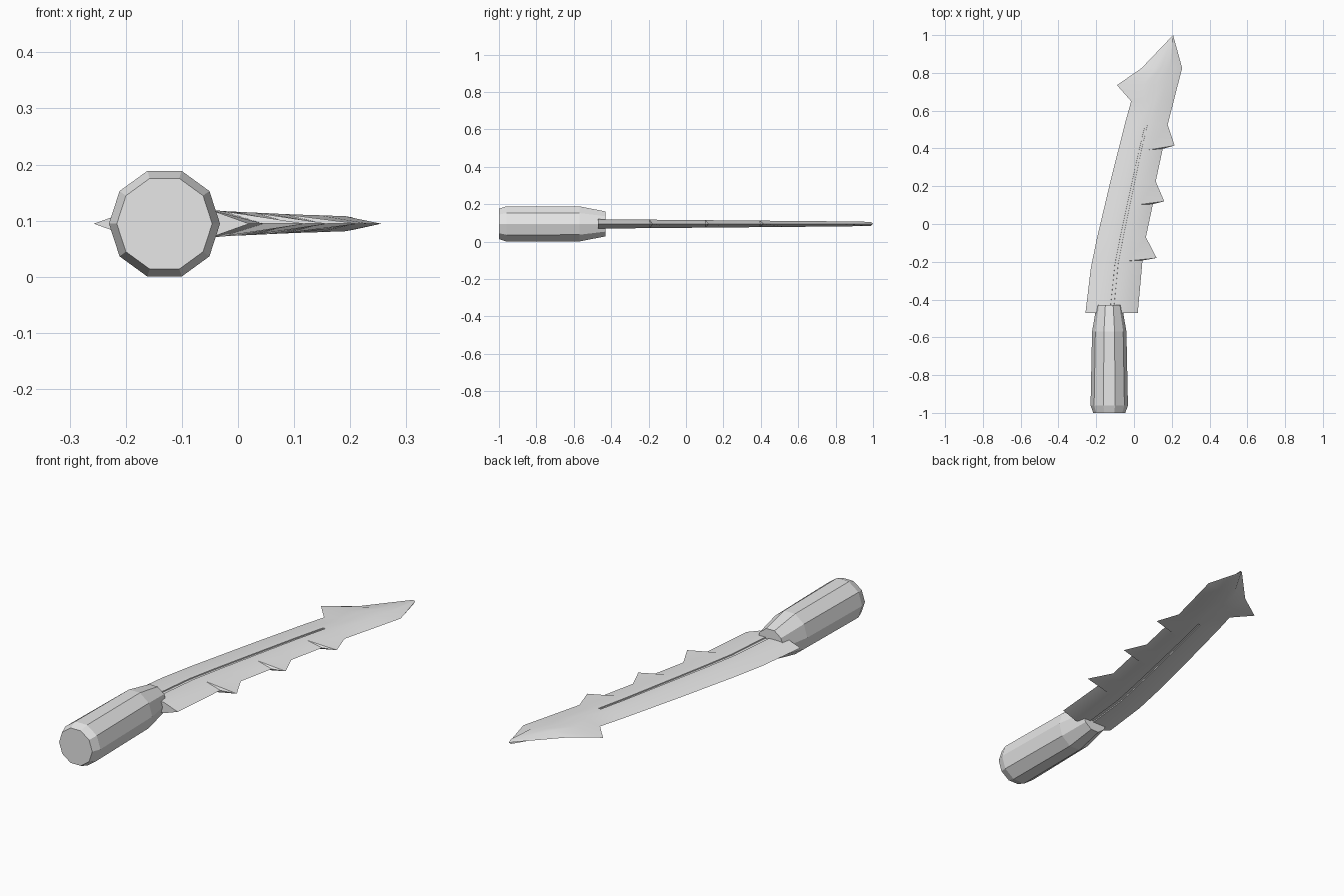
import bpy, bmesh, math

if "Cube" in bpy.data.objects:
    bpy.data.objects.remove(bpy.data.objects["Cube"])

ZC = 0.0945  # height of the blade's middle plane

grey = bpy.data.materials.new("light_grey")
grey.diffuse_color = (0.8, 0.8, 0.8, 1)
grey.use_nodes = True
grey.node_tree.nodes["Principled BSDF"].inputs["Base Color"].default_value = grey.diffuse_color


def loft(name, rings, cap_end):
    """Skin a list of closed rings and cap the ends."""
    bm = bmesh.new()
    vs = [[bm.verts.new(p) for p in r] for r in rings]
    n = len(vs[0])
    for a, b in zip(vs, vs[1:]):
        for i in range(n):
            j = (i + 1) % n
            bm.faces.new((a[i], a[j], b[j], b[i]))
    bm.faces.new(vs[0])
    if cap_end:
        bm.faces.new(vs[-1])
    bmesh.ops.remove_doubles(bm, verts=bm.verts, dist=0.0002)
    bmesh.ops.recalc_face_normals(bm, faces=bm.faces)
    me = bpy.data.meshes.new(name)
    bm.to_mesh(me)
    bm.free()
    me.materials.append(grey)
    ob = bpy.data.objects.new(name, me)
    bpy.context.collection.objects.link(ob)
    return ob


# Handle: ten-sided grip with chamfered butt and tapered collar (y, x radius, z radius)
def decagon(y, rx, rz):
    return [(-0.131 + rx * math.cos(i * math.pi / 5), y,
             ZC + rz * math.sin(i * math.pi / 5)) for i in range(10)]


loft("handle", [decagon(-1.0, 0.085, 0.085), decagon(-0.96, 0.099, 0.099),
                decagon(-0.57, 0.091, 0.0985), decagon(-0.43, 0.067, 0.07)], True)

# Blade rows: back edge x, y | back bevel width | front bevel x, y | front edge x, y | groove depth
G = 0.005
rows = [
    (-0.257, -0.47, 0.07, -0.05, -0.47, 0.02, -0.47, G),
    (-0.228, -0.23, 0.07, -0.027, -0.195, 0.045, -0.193, G),
    (-0.228, -0.23, 0.07, -0.027, -0.195, 0.12, -0.18, G),   # first tooth
    (-0.195, -0.07, 0.07, -0.005, -0.07, 0.063, -0.07, G),
    (-0.157, 0.09, 0.07, 0.027, 0.103, 0.10, 0.105, G),
    (-0.157, 0.09, 0.07, 0.027, 0.103, 0.16, 0.12, G),       # second tooth
    (-0.125, 0.225, 0.07, 0.05, 0.225, 0.115, 0.225, G),
    (-0.086, 0.38, 0.07, 0.08, 0.393, 0.152, 0.398, G),
    (-0.086, 0.38, 0.07, 0.08, 0.393, 0.215, 0.415, G),      # third tooth
    (-0.047, 0.535, 0.07, 0.112, 0.535, 0.178, 0.525, G),
    (-0.047, 0.535, 0.07, 0.112, 0.535, 0.178, 0.525, 0),    # groove end
    (-0.015, 0.65, 0.07, 0.145, 0.65, 0.21, 0.65, 0),
    (-0.09, 0.735, 0.14, 0.165, 0.74, 0.233, 0.74, 0),       # back barb
    (0.04, 0.825, 0.07, 0.19, 0.825, 0.255, 0.825, 0),
]


def blade_ring(xl, yl, w, xi, yi, xr, yr, depth):
    top = []
    for t, dip in ((0, 0), (0.43, 0), (0.435, depth), (0.565, depth), (0.57, 0), (1, 0)):
        x, y = xl + w + (xi - xl - w) * t, yl + (yi - yl) * t
        h = 0.025 - 0.013 * (y + 0.47) / 1.47
        top.append((x, y, h - dip))
    ring = [(xl, yl, 0)] + top + [(xr, yr, 0)] + [(x, y, -h) for x, y, h in reversed(top)]
    return [(x, y, z + ZC) for x, y, z in ring]


# Blade tip: blunt point closing the last row
tip = [(0.207, 1.0, ZC)]
tip += [(0.205, 0.988, ZC + 0.011)] * 6 + tip + [(0.205, 0.988, ZC - 0.011)] * 6
blade = loft("blade", [blade_ring(*r) for r in rows] + [tip], False)

bpy.ops.object.select_all(action='DESELECT')
blade.select_set(True)
bpy.context.view_layer.objects.active = blade
bpy.ops.object.shade_smooth_by_angle(angle=math.radians(30))
